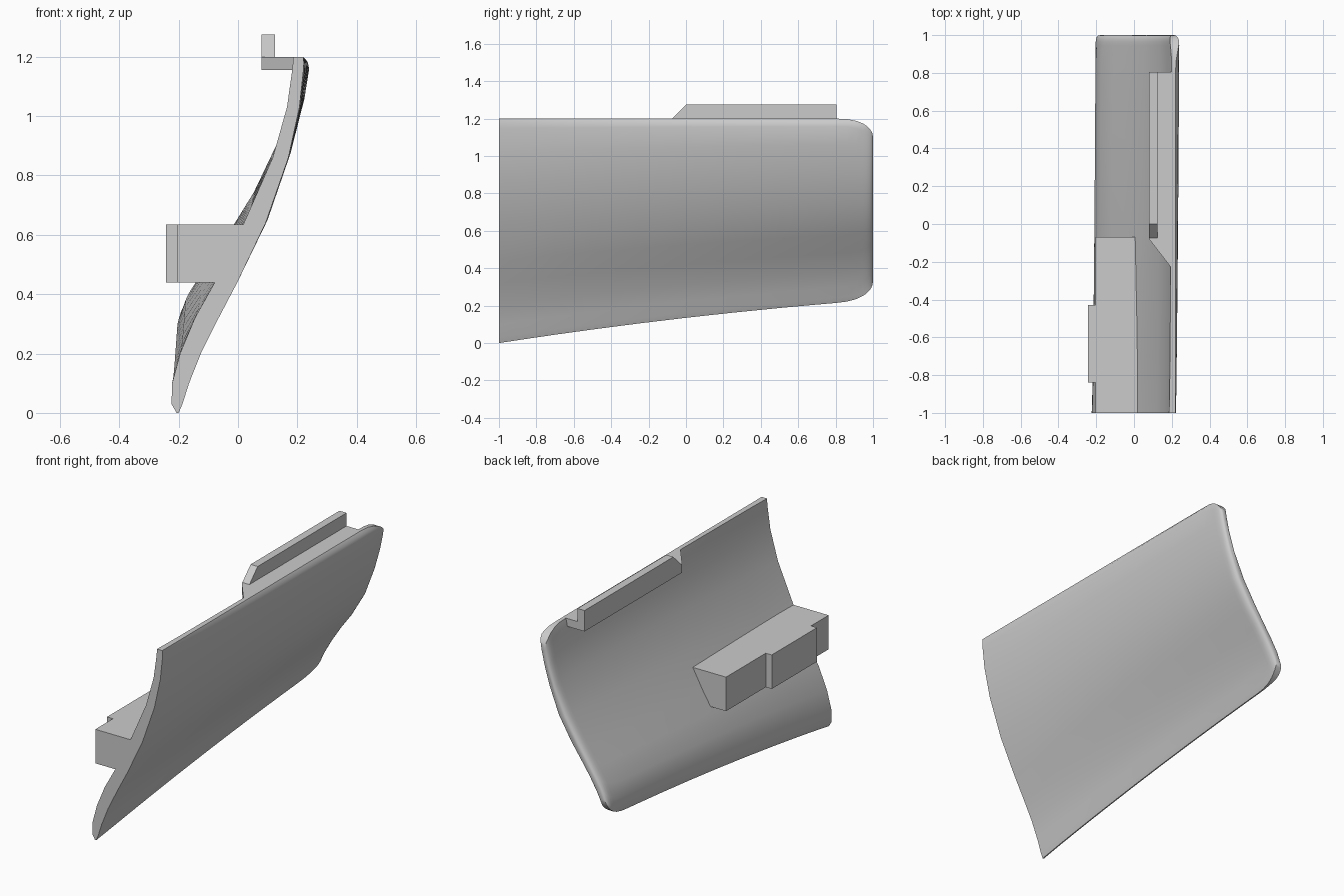
import bpy, bmesh
from math import sqrt, radians

cube = bpy.data.objects.get("Cube")
if cube:
    bpy.data.objects.remove(cube)

grey = bpy.data.materials.new("plain grey")
grey.use_nodes = True
COLOUR = (0.6, 0.6, 0.6, 1)
grey.diffuse_color = COLOUR
grey.node_tree.nodes["Principled BSDF"].inputs["Base Color"].default_value = COLOUR


def finish(name, bm, smooth=False):
    bmesh.ops.recalc_face_normals(bm, faces=bm.faces)
    mesh = bpy.data.meshes.new(name)
    bm.to_mesh(mesh)
    bm.free()
    mesh.materials.append(grey)
    obj = bpy.data.objects.new(name, mesh)
    bpy.context.collection.objects.link(obj)
    if smooth:
        bpy.ops.object.select_all(action='DESELECT')
        obj.select_set(True)
        bpy.context.view_layer.objects.active = obj
        bpy.ops.object.shade_smooth_by_angle(angle=radians(35))
    return obj


def loft(name, rings, smooth=False):
    """Skin a row of closed rings and cap both ends."""
    bm = bmesh.new()
    rows = [[bm.verts.new(p) for p in ring] for ring in rings]
    n = len(rows[0])
    for a, b in zip(rows, rows[1:]):
        for i in range(n):
            j = (i + 1) % n
            bm.faces.new((a[i], a[j], b[j], b[i]))
    bm.faces.new(rows[0])
    bm.faces.new(rows[-1])
    return finish(name, bm, smooth)


def sample(xs, u):
    for i in range(len(U) - 1):
        if u <= U[i + 1]:
            t = (u - U[i]) / (U[i + 1] - U[i])
            return xs[i] + (xs[i + 1] - xs[i]) * t
    return xs[-1]


# Curved panel: front and back cross-sections, sampled by relative height
U = [0, .025, .083, .167, .267, .367, .533, .717, .858, .958, .983, 1]
FRONT_OUT = [-.2, -.187, -.165, -.125, -.065, -.002, .093, .17, .207, .22, .222, .22]
FRONT_IN = [-.207, -.224, -.222, -.195, -.145, -.078, .02, .117, .165, .182, .185, .186]
BACK_OUT = [-.185, -.172, -.15, -.105, -.045, .03, .125, .19, .225, .24, .235, .22]
BACK_IN = [-.192, -.202, -.203, -.175, -.11, -.045, .055, .14, .175, .19, .195, .2]


def section(y):
    base = 0.135 + 0.115 * y - 0.02 * y * y
    mix = ((y + 1) / 2) ** 0.6
    corner = max(0, (y - 0.8) / 0.2)
    trim = 0.1 * (1 - sqrt(max(0, 1 - corner ** 2.5)))
    # the back rim is rounded over its last stretch
    rim = max(0, (y - 0.96) / 0.04)
    pinch = 0.35 * (1 - sqrt(max(0, 1 - rim * rim)))
    outer, inner = [], []
    for v in U:
        z = base + trim + v * (1.2 - base - 2 * trim)
        u = (z - base) / (1.2 - base)
        xo = sample(FRONT_OUT, u) * (1 - mix) + sample(BACK_OUT, u) * mix
        xi = sample(FRONT_IN, u) * (1 - mix) + sample(BACK_IN, u) * mix
        gap = (xo - xi) * pinch
        outer.append((xo - gap, y, z))
        inner.append((xi + gap, y, z))
    return outer + inner[::-1]


stations = [-1, -.85, -.7, -.5, -.25, 0, .25, .5, .7, .8, .86, .91, .945,
            .965, .98, .99, .997, 1]
loft("curved_panel", [section(y) for y in stations], smooth=True)


# Inner mounting block, running into the panel
def block_ring(y):
    return [(-.205, y, .44), (-.06, y, .44), (.04, y, .635), (-.205, y, .635)]


loft("mounting_block", [block_ring(-1), block_ring(-.07)])


# Raised pad on the block
def pad_ring(y):
    return [(-.243, y, .44), (-.2, y, .44), (-.2, y, .635), (-.243, y, .635)]


loft("block_pad", [pad_ring(-.84), pad_ring(-.43)])


# Top ledge with a slanted front end
def ledge_ring(z):
    return [(.08, -.08, z), (.2, -.235, z), (.2, .805, z), (.08, .805, z)]


loft("top_ledge", [ledge_ring(1.155), ledge_ring(1.2)])


# Upright lip with a ramped front end
def lip_ring(x):
    return [(x, -.08, 1.195), (x, 0, 1.275), (x, .805, 1.275), (x, .805, 1.195)]


loft("upright_lip", [lip_ring(.08), lip_ring(.125)])
